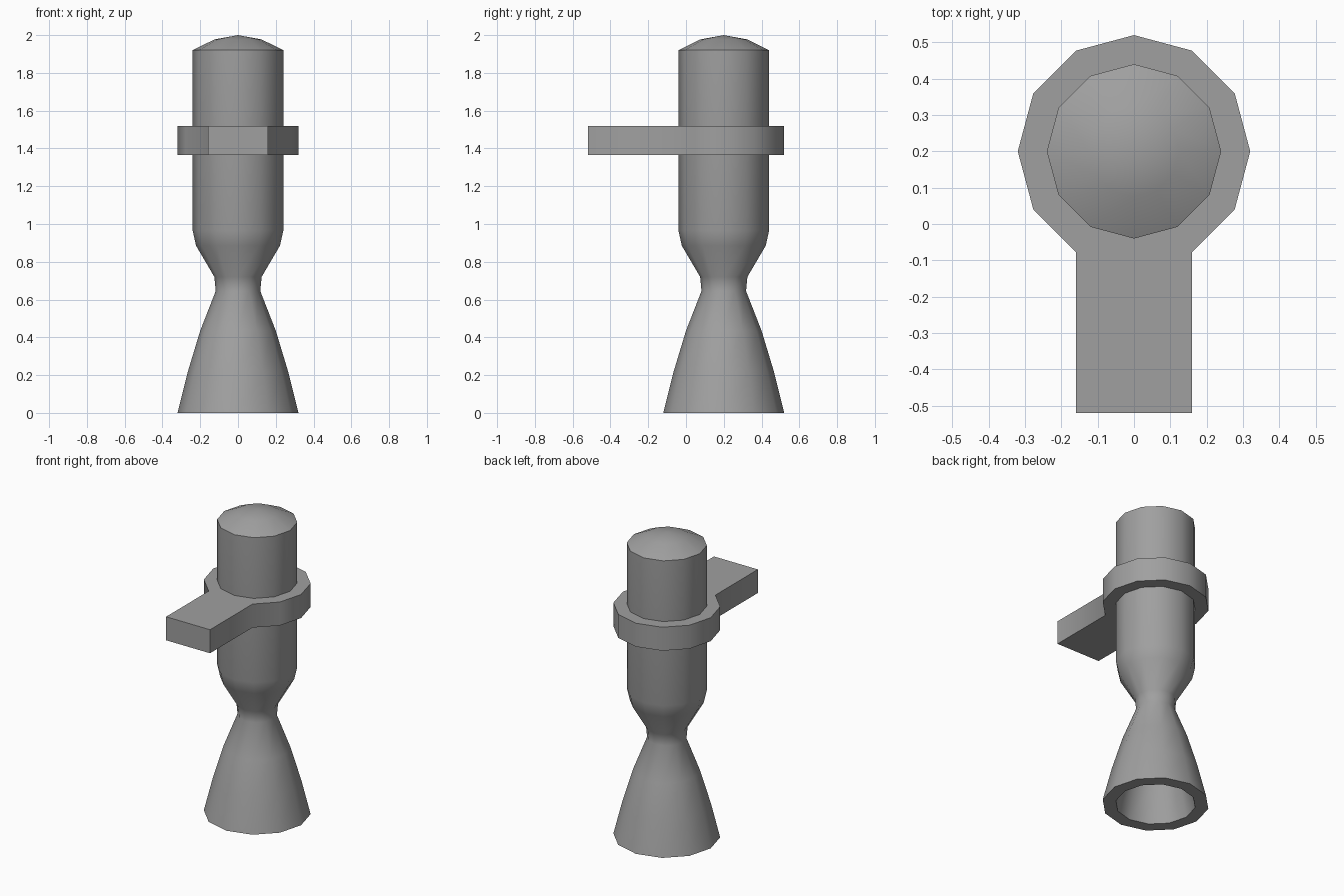
import bpy, bmesh, math

if "Cube" in bpy.data.objects:
    bpy.data.objects.remove(bpy.data.objects["Cube"])

SIDES = 12
AXIS_Y = 0.2          # the engine axis sits behind the mounting arm

grey = bpy.data.materials.new("mid grey")
grey.diffuse_color = (0.35, 0.35, 0.35, 1)
grey.use_nodes = True
grey.node_tree.nodes["Principled BSDF"].inputs["Base Color"].default_value = grey.diffuse_color


def finish(name, bm):
    bmesh.ops.remove_doubles(bm, verts=bm.verts, dist=1e-5)
    bmesh.ops.recalc_face_normals(bm, faces=bm.faces)
    mesh = bpy.data.meshes.new(name)
    bm.to_mesh(mesh)
    bm.free()
    mesh.materials.append(grey)
    ob = bpy.data.objects.new(name, mesh)
    bpy.context.collection.objects.link(ob)
    bpy.ops.object.select_all(action='DESELECT')
    ob.select_set(True)
    bpy.context.view_layer.objects.active = ob
    bpy.ops.object.shade_smooth_by_angle(angle=math.radians(50))
    return ob


def lathe(name, profile):
    bm = bmesh.new()
    verts = [bm.verts.new((r, AXIS_Y, z)) for r, z in profile]
    edges = [bm.edges.new(pair) for pair in zip(verts, verts[1:])]
    bmesh.ops.spin(bm, geom=verts + edges, cent=(0, AXIS_Y, 0), axis=(0, 0, 1),
                   angle=math.tau, steps=SIDES, use_duplicate=False)
    return finish(name, bm)


# thruster body: hollow bell, throat, chamber and domed top in one profile
lathe("thruster_body", [
    (0, 0.66), (0.055, 0.645), (0.13, 0.435), (0.19, 0.22), (0.24, 0),
    (0.32, 0), (0.265, 0.22), (0.2, 0.435), (0.118, 0.645), (0.125, 0.72),
    (0.222, 0.885), (0.24, 0.965), (0.24, 1.92), (0.125, 1.977), (0, 2.0)])

# mounting bracket: collar outline running into a straight arm, extruded up
outline = [(0.32 * math.cos(math.radians(a)),
            AXIS_Y + 0.32 * math.sin(math.radians(a)))
           for a in range(-60, 241, 30)]
outline += [(-0.16, -0.52), (0.16, -0.52)]
bm = bmesh.new()
base = bm.faces.new([bm.verts.new((x, y, 1.365)) for x, y in outline])
top = bmesh.ops.extrude_face_region(bm, geom=[base], use_keep_orig=True)["geom"]
bmesh.ops.translate(bm, vec=(0, 0, 0.155),
                    verts=[v for v in top if isinstance(v, bmesh.types.BMVert)])
finish("mounting_bracket", bm)
